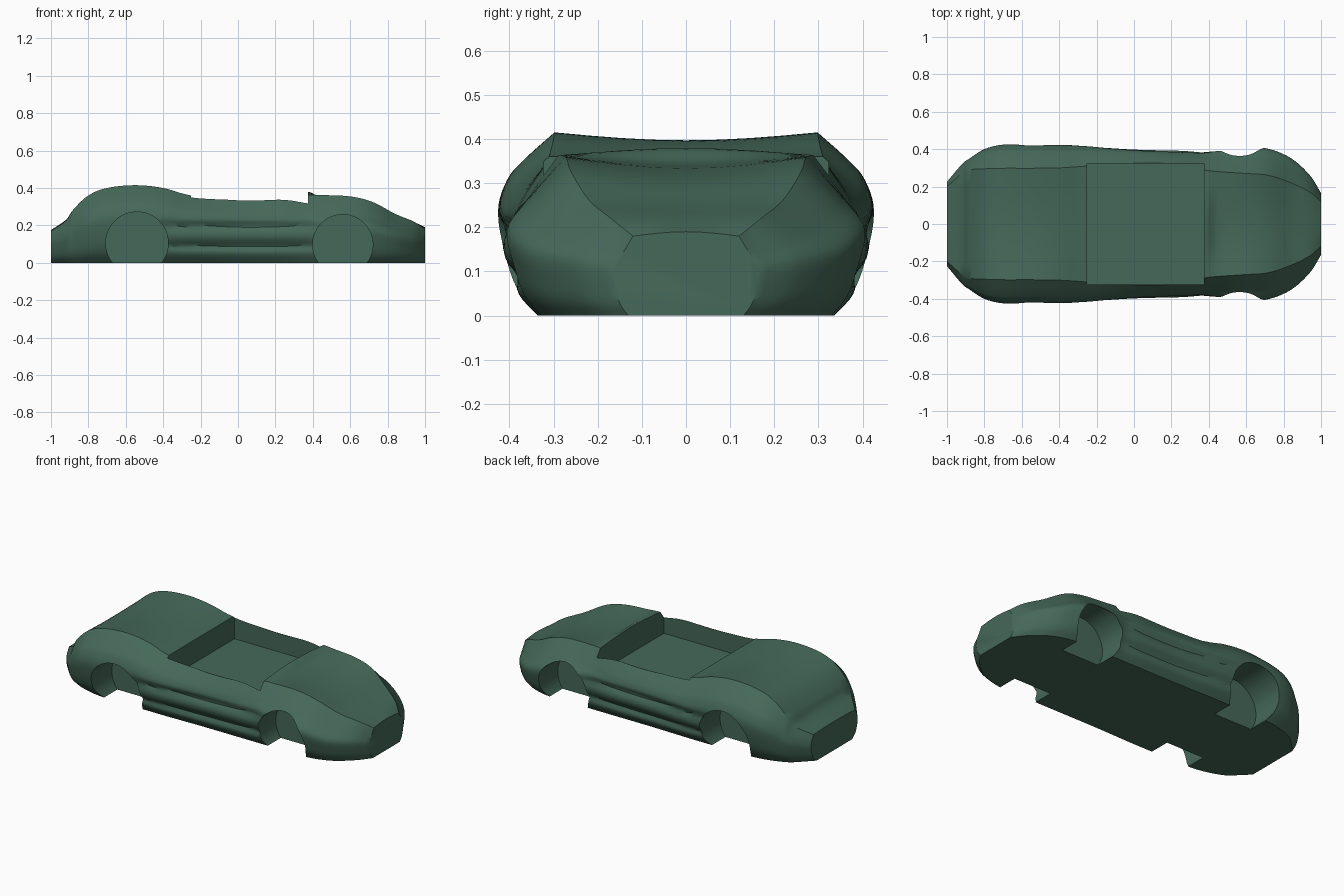
import bpy, bmesh, math
from mathutils import Vector

if "Cube" in bpy.data.objects:
    bpy.data.objects.remove(bpy.data.objects["Cube"])

paint = bpy.data.materials.new("dark_green")
paint.diffuse_color = (0.06, 0.14, 0.1, 1)
paint.use_nodes = True
paint.node_tree.nodes["Principled BSDF"].inputs["Base Color"].default_value = paint.diffuse_color

# Body stations: x, widest half width, floor half width, shoulder y, shoulder z, centre z
STATIONS = [
    (-1.0, .225, .17, .20, .17, .175),
    (-.92, .32, .25, .27, .225, .23),
    (-.88, .35, .28, .29, .285, .285),
    (-.80, .40, .31, .295, .36, .352),
    (-.70, .424, .33, .298, .40, .385),
    (-.55, .424, .335, .298, .415, .397),
    (-.40, .424, .335, .30, .40, .387),
    (-.25, .42, .335, .31, .36, .36),
    (0.0, .402, .33, .325, .334, .34),
    (.25, .395, .33, .32, .34, .35),
    (.37, .388, .33, .29, .362, .38),
    (.45, .398, .33, .28, .362, .345),
    (.60, .41, .33, .27, .355, .33),
    (.72, .40, .325, .26, .325, .305),
    (.84, .35, .285, .22, .262, .255),
    (.94, .26, .205, .17, .22, .218),
    (1.0, .165, .13, .12, .18, .19),
]


def spline(points, steps):
    """Smooth curve through points of any dimension."""
    pts = [Vector(p) for p in points]
    pts = [2 * pts[0] - pts[1]] + pts + [2 * pts[-1] - pts[-2]]
    out = []
    for i in range(1, len(pts) - 2):
        a, b, c, d = pts[i - 1:i + 3]
        for j in range(steps):
            t = j / steps
            out.append(.5 * (2 * b + (c - a) * t + (2 * a - 5 * b + 4 * c - d) * t * t
                             + (3 * b - a - 3 * c + d) * t ** 3))
    return out + [pts[-2]]


def section(station):
    """Full closed cross-section, from right floor edge over the top to the left."""
    x, w, b, s, zs, zc = station
    k = min(1, max(0, (.5 - x) / .5))             # fender fullness towards the rear
    side = [(b, 0), (b + .5 * (w - b), .13 * zs), (w - .2 * (w - b), .3 * zs), (w, .57 * zs)]
    for f, full, h in ((.38, .15, .74), (.64, .45, .85)):
        z = h - (0 if k else .0)
        side.append((w + (s - w) * (f + (full - f) * k), z * zs))
    side.append((s, zs))
    half = spline(side, 5)
    top = [Vector((s * (1 - t), zs + (zc - zs) * math.sin(t * math.pi / 2)))
           for t in (.25, .5, .75)]
    half += top
    # two long grooves along the flanks between the wheels
    env = max(0, 1 - abs(x / .52) ** 4)
    pts = []
    for y, z in half:
        dent = sum(math.exp(-((z - g) / .022) ** 2) for g in (.195, .09))
        pts.append((y - .022 * env * dent, max(0, z)))
    return [(x, -y, z) for y, z in pts] + [(x, 0, zc)] + [(x, y, z) for y, z in reversed(pts)]


def loft_body():
    bm = bmesh.new()
    rings = [[bm.verts.new(p) for p in section(st)] for st in spline(STATIONS, 5)]
    n = len(rings[0])
    for r, q in zip(rings, rings[1:]):
        for i in range(n):
            j = (i + 1) % n
            bm.faces.new((r[i], q[i], q[j], r[j]))
    bm.faces.new(rings[0])
    bm.faces.new(rings[-1][::-1])
    bmesh.ops.recalc_face_normals(bm, faces=bm.faces)
    mesh = bpy.data.meshes.new("car_body")
    bm.to_mesh(mesh)
    bm.free()
    ob = bpy.data.objects.new("car_body", mesh)
    bpy.context.collection.objects.link(ob)
    mesh.materials.append(paint)
    return ob


def cut(target, cutter, name):
    cutter.name = name
    cutter.hide_render = True
    cutter.data.materials.append(paint)
    mod = target.modifiers.new(name, 'BOOLEAN')
    mod.operation = 'DIFFERENCE'
    mod.solver = 'EXACT'
    mod.object = cutter
    bpy.ops.object.select_all(action='DESELECT')
    target.select_set(True)
    bpy.context.view_layer.objects.active = target
    bpy.ops.object.modifier_apply(modifier=name)
    bpy.data.objects.remove(cutter, do_unlink=True)


body = loft_body()

# Open cockpit
bpy.ops.mesh.primitive_cube_add(size=1, location=(.0625, 0, .47))
box = bpy.context.object
box.scale = (.625, .645, .5)
bpy.ops.object.transform_apply(location=True, rotation=False, scale=True)
cut(body, box, "cockpit_cutter")

# Four wheel wells
for x, z, r in ((-.54, .105, .167), (.56, .097, .161)):
    for sign in (-1, 1):
        bpy.ops.mesh.primitive_cylinder_add(vertices=64, radius=r, depth=.4,
                                            location=(x, sign * .405, z),
                                            rotation=(math.pi / 2, 0, 0))
        cut(body, bpy.context.object, "wheel_well_cutter")

# Smooth bodywork with crisp cut edges
bpy.ops.object.select_all(action='DESELECT')
body.select_set(True)
bpy.context.view_layer.objects.active = body
bpy.ops.object.shade_smooth_by_angle(angle=math.radians(35))
